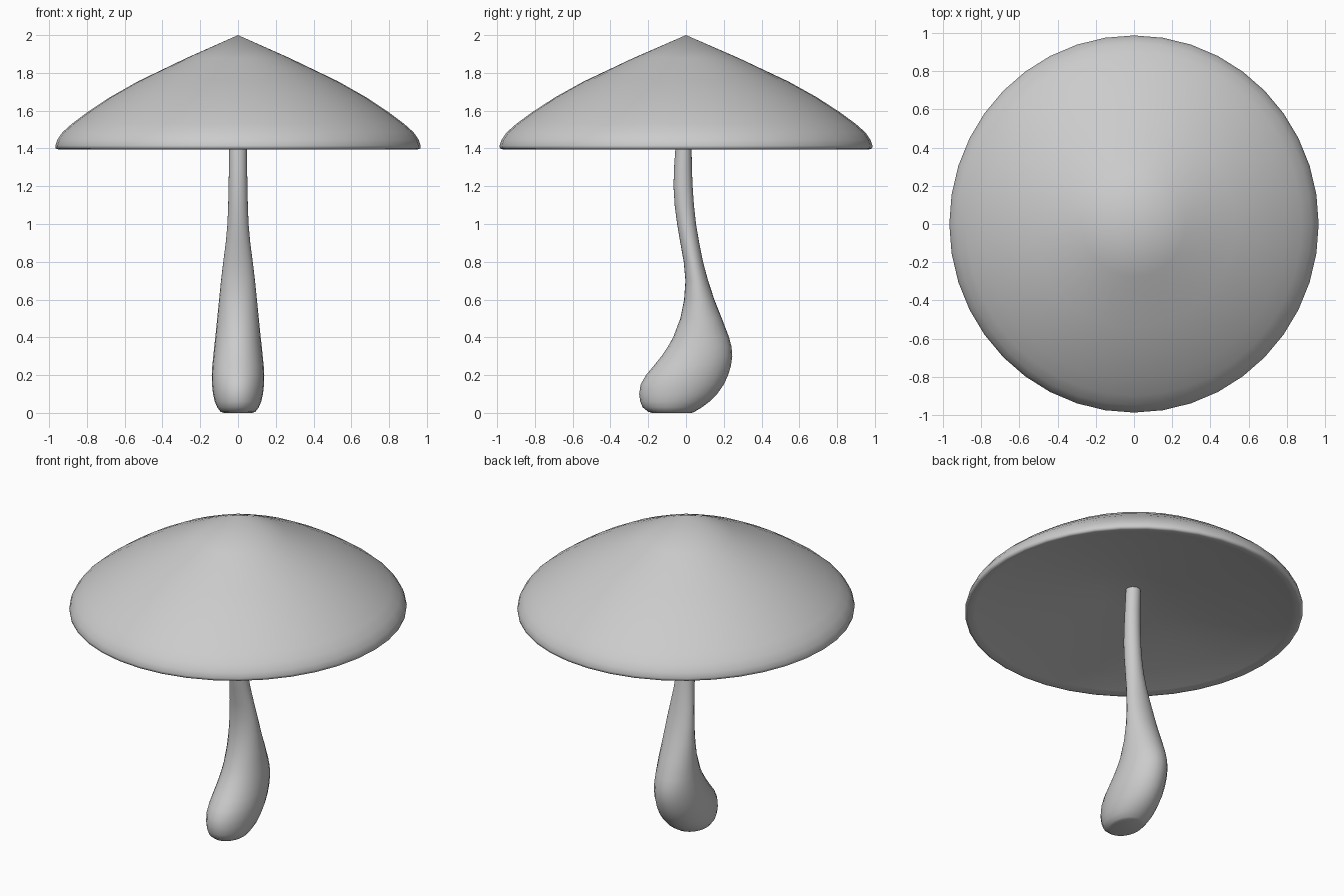
import bpy, bmesh
from math import cos, sin, tau, radians


def loft(name, rings, sides, angle):
    """Stack elliptical rings (z, y centre, x radius, y radius); zero radius makes a tip."""
    bm = bmesh.new()
    prev = None
    for z, cy, rx, ry in rings:
        if rx == 0:
            ring = [bm.verts.new((0, cy, z))] * sides
        else:
            ring = [bm.verts.new((rx * cos(tau * i / sides), cy + ry * sin(tau * i / sides), z))
                    for i in range(sides)]
        if prev:
            for i in range(sides):
                j = (i + 1) % sides
                bm.faces.new(list(dict.fromkeys((prev[i], prev[j], ring[j], ring[i]))))
        prev = ring
    bmesh.ops.recalc_face_normals(bm, faces=bm.faces)
    mesh = bpy.data.meshes.new(name)
    bm.to_mesh(mesh)
    bm.free()
    obj = bpy.data.objects.new(name, mesh)
    bpy.context.collection.objects.link(obj)
    bpy.ops.object.select_all(action='DESELECT')
    obj.select_set(True)
    bpy.context.view_layer.objects.active = obj
    bpy.ops.object.shade_smooth_by_angle(angle=radians(angle))
    return obj


# Cap: pointed dome, rolled rim and shallow hollow underside (radius, z)
cap_profile = [(0, 2.0), (0.27, 1.88), (0.53, 1.755), (0.68, 1.67), (0.80, 1.59),
               (0.88, 1.53), (0.93, 1.485), (0.957, 1.445), (0.967, 1.415),
               (0.965, 1.4), (0.95, 1.395), (0.91, 1.405), (0.75, 1.44),
               (0.45, 1.49), (0.2, 1.53), (0, 1.55)]
loft("cap", [(z, 0, r, r * 1.021) for r, z in cap_profile], 40, 80)

# Stem: bent, swollen at the foot (z, left y, right y, x radius)
stem_profile = [(0, -0.18, 0.03, 0.075), (0.006, -0.20, 0.045, 0.092), (0.03, -0.23, 0.085, 0.11),
                (0.06, -0.242, 0.125, 0.123), (0.1, -0.248, 0.165, 0.132), (0.15, -0.24, 0.2, 0.138),
                (0.2, -0.212, 0.223, 0.139), (0.25, -0.17, 0.238, 0.136), (0.3, -0.13, 0.245, 0.131),
                (0.35, -0.096, 0.241, 0.126), (0.4, -0.068, 0.228, 0.12), (0.5, -0.03, 0.19, 0.11),
                (0.6, -0.01, 0.15, 0.1), (0.7, -0.003, 0.117, 0.09), (0.8, -0.012, 0.09, 0.078),
                (0.9, -0.03, 0.07, 0.065), (1.0, -0.047, 0.053, 0.056), (1.1, -0.06, 0.042, 0.052),
                (1.2, -0.066, 0.035, 0.05), (1.3, -0.063, 0.031, 0.048), (1.4, -0.056, 0.03, 0.047),
                (1.57, -0.046, 0.036, 0.044)]
rings = [(z, (a + b) / 2, rx, (b - a) / 2) for z, a, b, rx in stem_profile]
rings = [(0, -0.075, 0, 0)] + rings + [(1.57, -0.005, 0, 0)]
loft("stem", rings, 24, 60)
